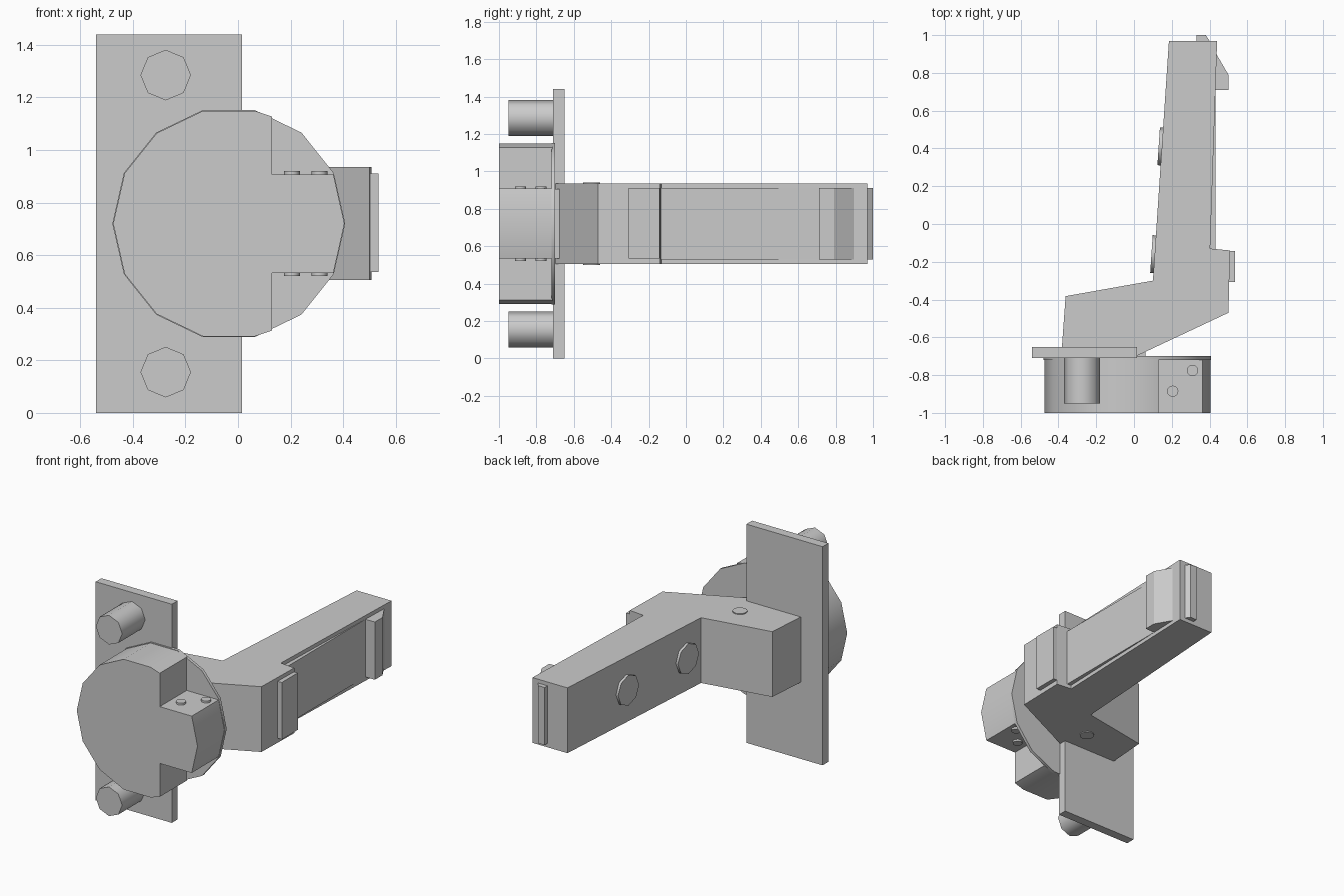
import bpy, bmesh, math
from mathutils import Vector

if "Cube" in bpy.data.objects:
    bpy.data.objects.remove(bpy.data.objects["Cube"])


def prism(name, pts, axis, a, b, smooth=None):
    """Extrude a 2D profile: axis 'z' uses (x, y) points, axis 'y' uses (x, z)."""
    place = (lambda p, t: (p[0], p[1], t)) if axis == 'z' else (lambda p, t: (p[0], t, p[1]))
    bm = bmesh.new()
    lo = [bm.verts.new(place(p, a)) for p in pts]
    hi = [bm.verts.new(place(p, b)) for p in pts]
    n = len(pts)
    bm.faces.new(lo)
    bm.faces.new(hi[::-1])
    for i in range(n):
        j = (i + 1) % n
        bm.faces.new((lo[i], hi[i], hi[j], lo[j]))
    bmesh.ops.recalc_face_normals(bm, faces=bm.faces[:])
    me = bpy.data.meshes.new(name)
    bm.to_mesh(me)
    bm.free()
    ob = bpy.data.objects.new(name, me)
    bpy.context.collection.objects.link(ob)
    if smooth:
        bpy.ops.object.select_all(action='DESELECT')
        ob.select_set(True)
        bpy.context.view_layer.objects.active = ob
        bpy.ops.object.shade_smooth_by_angle(angle=math.radians(smooth))
    return ob


def rect(x0, x1, y0, y1):
    return [(x0, y0), (x1, y0), (x1, y1), (x0, y1)]


def ngon(cx, cy, r, n):
    return [(cx + r * math.cos(2 * math.pi * i / n), cy + r * math.sin(2 * math.pi * i / n))
            for i in range(n)]


MID = 0.72

# Mounting plate with two dowels
prism("mounting_plate", rect(-0.54, 0.015, 0, 1.44), 'y', -0.71, -0.65)
for i, s in enumerate((-1, 1)):
    prism(f"dowel_{i}", ngon(-0.275, MID + s * 0.565, 0.096, 8), 'y', -0.95, -0.71, 50)

# Hinge cup: 14-sided body with two notches leaving a tongue, thin rim behind
cup = ngon(-0.035, MID, 0.44, 14)
left = [p for p in cup if p[0] < 0.13]
body = left + [(0.13, 0.313), (0.13, 0.533), (0.363, 0.533), cup[0],
               (0.363, 0.907), (0.13, 0.907), (0.13, 1.127)]
# order around: upper corner, left arc, lower corner, tongue
body = body[-1:] + body[:-1]
prism("hinge_cup", body, 'y', -1.0, -0.715, 30)
prism("cup_rim", ngon(-0.035, MID, 0.443, 14), 'y', -0.72, -0.70, 30)
prism("link", rect(-0.2, 0.062, -0.72, -0.672), 'z', 0.535, 0.905)

# Rivets through the tongue
for i, (x, y) in enumerate(((0.205, -0.885), (0.31, -0.775))):
    prism(f"tongue_rivet_{i}", ngon(x, y, 0.03, 12), 'z', 0.52, 0.92, 40)

# Cranked arm
arm = [(0.185, 0.97), (0.10, -0.30), (-0.362, -0.382), (-0.382, -0.66), (0.0, -0.705),
       (0.50, -0.47), (0.508, -0.14), (0.403, -0.13), (0.44, 0.97)]
prism("arm", arm, 'z', 0.505, 0.935)
prism("arm_pivot_pin", ngon(-0.04, -0.505, 0.045, 12), 'z', 0.499, 0.941, 40)

# Parts on the arm's outer face and end
prism("arm_panel", [(0.39, -0.14), (0.432, -0.14), (0.432, 0.72), (0.39, 0.72)], 'z', 0.53, 0.91)
prism("rear_catch", rect(0.45, 0.535, -0.308, -0.142), 'z', 0.535, 0.91)
prism("front_catch", [(0.41, 0.71), (0.50, 0.71), (0.50, 0.79), (0.436, 0.90), (0.41, 0.90)],
      'z', 0.53, 0.91)
prism("end_tab", [(0.33, 0.96), (0.405, 0.96), (0.40, 0.97), (0.38, 1.0), (0.33, 1.0)],
      'z', 0.53, 0.91)

# Adjustment screw heads, square to the sloping inner face
normal = Vector((-1.27, 0.085, 0)).normalized()
for i, y in enumerate((-0.16, 0.41)):
    x = 0.10 + (y + 0.30) * 0.085 / 1.27
    ob = prism(f"adjust_screw_{i}", ngon(0, 0, 0.1, 8), 'z', -0.02, 0.017, 50)
    ob.rotation_mode = 'QUATERNION'
    ob.rotation_quaternion = normal.to_track_quat('Z', 'Y')
    ob.location = (x, y, MID)
